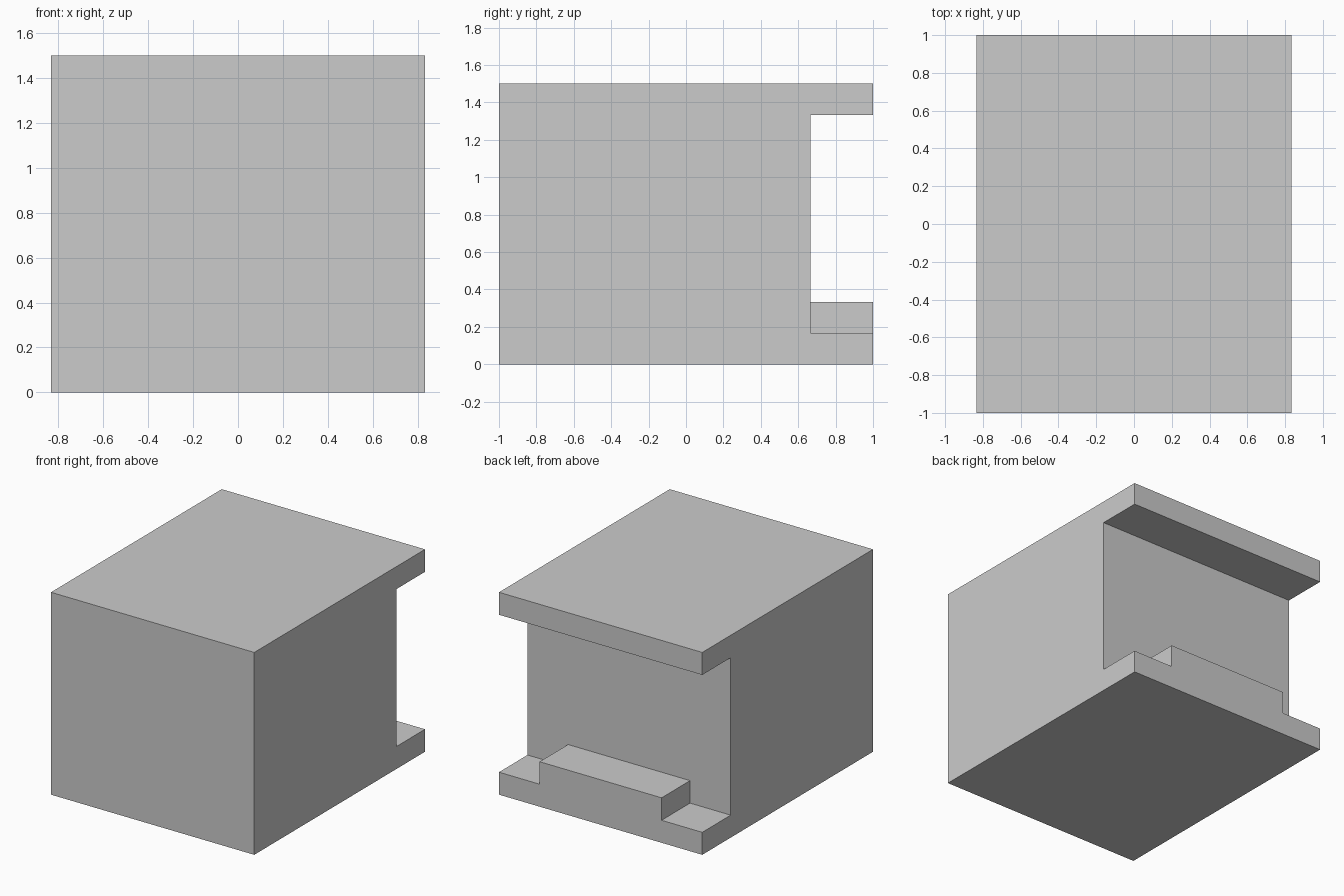
import bpy, bmesh
from mathutils import Vector

if "Cube" in bpy.data.objects:
    bpy.data.objects.remove(bpy.data.objects["Cube"])

U = 1 / 6  # grid unit of the model


def prism(name, outline, y0, y1):
    """Extrude an x-z outline along y into a closed solid."""
    bm = bmesh.new()
    face = bm.faces.new([bm.verts.new((x * U, y0 * U, z * U)) for x, z in outline])
    out = bmesh.ops.extrude_face_region(bm, geom=[face])
    moved = [g for g in out["geom"] if isinstance(g, bmesh.types.BMVert)]
    bmesh.ops.translate(bm, verts=moved, vec=Vector((0, (y1 - y0) * U, 0)))
    bmesh.ops.recalc_face_normals(bm, faces=bm.faces)
    mesh = bpy.data.meshes.new(name)
    bm.to_mesh(mesh)
    bm.free()
    obj = bpy.data.objects.new(name, mesh)
    bpy.context.collection.objects.link(obj)
    return obj


# Main block
body = prism("block_body", [(-5, 0), (5, 0), (5, 9), (-5, 9)], -6, 6)

# Rear recess, leaving a top overhang, a bottom ledge and a raised centre step
right = [(3, 2), (3, 1), (6, 1), (6, 8)]
outline = right + [(-x, z) for x, z in reversed(right)]
cutter = prism("recess_cutter", outline, 4, 7)
cutter.hide_render = True

# Carve the recess and discard the cutter
mod = body.modifiers.new("recess", "BOOLEAN")
mod.operation = "DIFFERENCE"
mod.solver = "EXACT"
mod.object = cutter
bpy.context.view_layer.objects.active = body
bpy.ops.object.modifier_apply(modifier=mod.name)
bpy.data.objects.remove(cutter)
